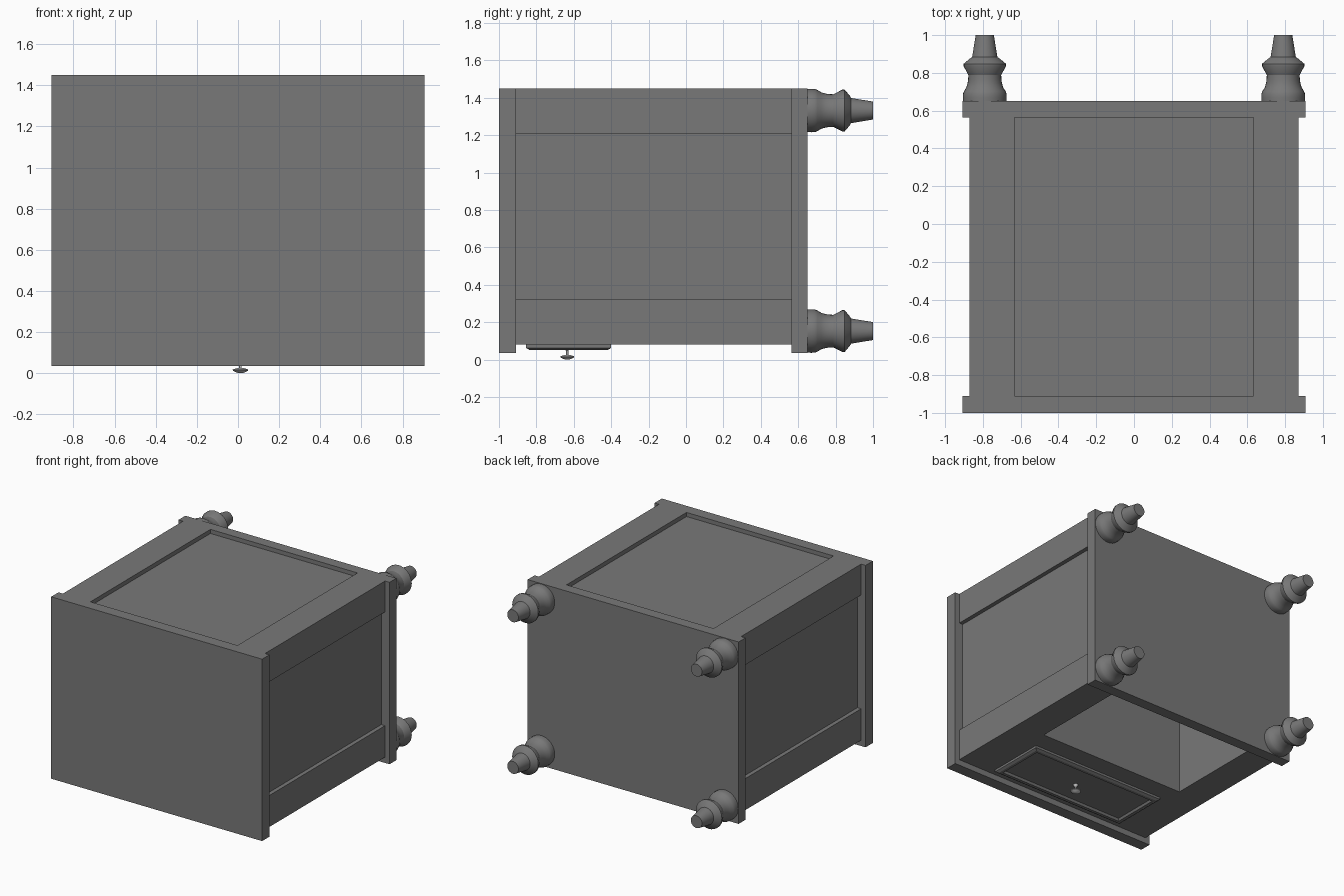
import bpy, bmesh
from math import sin, cos, pi

if "Cube" in bpy.data.objects:
    bpy.data.objects.remove(bpy.data.objects["Cube"])

# Dark painted body, lighter knob
dark = bpy.data.materials.new("dark_paint")
dark.diffuse_color = (.19, .19, .19, 1)
dark.use_nodes = True
dark.node_tree.nodes["Principled BSDF"].inputs["Base Color"].default_value = dark.diffuse_color


def finish(name, bm, smooth=False, mat=dark):
    bmesh.ops.recalc_face_normals(bm, faces=bm.faces)
    me = bpy.data.meshes.new(name)
    bm.to_mesh(me)
    bm.free()
    if mat:
        me.materials.append(mat)
    ob = bpy.data.objects.new(name, me)
    bpy.context.collection.objects.link(ob)
    if smooth:
        bpy.ops.object.select_all(action='DESELECT')
        ob.select_set(True)
        bpy.context.view_layer.objects.active = ob
        bpy.ops.object.shade_smooth_by_angle(angle=0.5)
    return ob


def box(name, x, y, z):
    bm = bmesh.new()
    bmesh.ops.create_cube(bm, size=1)
    for v in bm.verts:
        v.co = [(a + b) / 2 + c * (b - a) for (a, b), c in zip((x, y, z), v.co)]
    return finish(name, bm)


def loft(name, rings, smooth=False, mat=dark):
    """Bridge a list of closed point loops and cap both ends."""
    bm = bmesh.new()
    loops = [[bm.verts.new(p) for p in ring] for ring in rings]
    n = len(loops[0])
    for a, b in zip(loops, loops[1:]):
        for i in range(n):
            j = (i + 1) % n
            bm.faces.new((a[i], a[j], b[j], b[i]))
    bm.faces.new(loops[0])
    bm.faces.new(loops[-1])
    return finish(name, bm, smooth, mat)


def circle(r, n, place):
    return [place(r * cos(2 * pi * i / n), r * sin(2 * pi * i / n)) for i in range(n)]


Y0, Y1 = -0.91, 0.565       # body between the two end plates
Z0, Z1 = 0.08, 1.45

# End plates (cabinet lies on its front, top faces -y)
box("top_plate", (-.908, .908), (-1, Y0), (.035, Z1))
box("bottom_plate", (-.908, .908), (Y1, .65), (.035, Z1))

# Corner posts and recessed side panels
for side, s in (("right", 1), ("left", -1)):
    span = lambda a, b: tuple(sorted((s * a, s * b)))
    box(side + "_front_post", span(.633, .87), (Y0, Y1), (Z0, .325))
    box(side + "_back_post", span(.633, .87), (Y0, Y1), (1.21, Z1))
    box(side + "_panel", span(.633, .838), (Y0, Y1), (.325, 1.21))

# Recessed back panel and drawer compartment above the open shelf
box("back_panel", (-.633, .633), (Y0, Y1), (1.21, 1.418))
box("drawer_case", (-.633, .633), (Y0, -.25), (Z0, 1.21))

# Drawer front with moulded rim: (inset, z)
rim = [(0, .085), (0, .063), (.018, .052), (.04, .052), (.05, .068)]
loft("drawer_front", [[(-.58 + i, -.855 + i, z), (.58 - i, -.855 + i, z),
                       (.58 - i, -.4 - i, z), (-.58 + i, -.4 - i, z)]
                      for i, z in rim])

# Knob
knob = [(.02, .07), (.014, .058), (.006, .048), (.006, .026), (.02, .024),
        (.038, .018), (.036, .012), (.02, .004), (.006, 0)]
loft("drawer_knob", [circle(r, 24, lambda a, b, z=z: (.012 + a, -.635 + b, z))
                     for r, z in knob], True, None)

# Turned feet
foot = [(.115, .645), (.116, .67), (.115, .69), (.11, .703), (.098, .722),
        (.091, .745), (.088, .765), (.087, .788), (.112, .836), (.112, .848),
        (.08, .875), (.067, .883), (.048, 1.0)]
for xn, x in (("right", .79), ("left", -.79)):
    for zn, z in (("front", .153), ("back", 1.332)):
        loft(f"{xn}_{zn}_foot",
             [circle(r, 32, lambda a, b, y=y: (x + a, y, z + b)) for r, y in foot], True)
